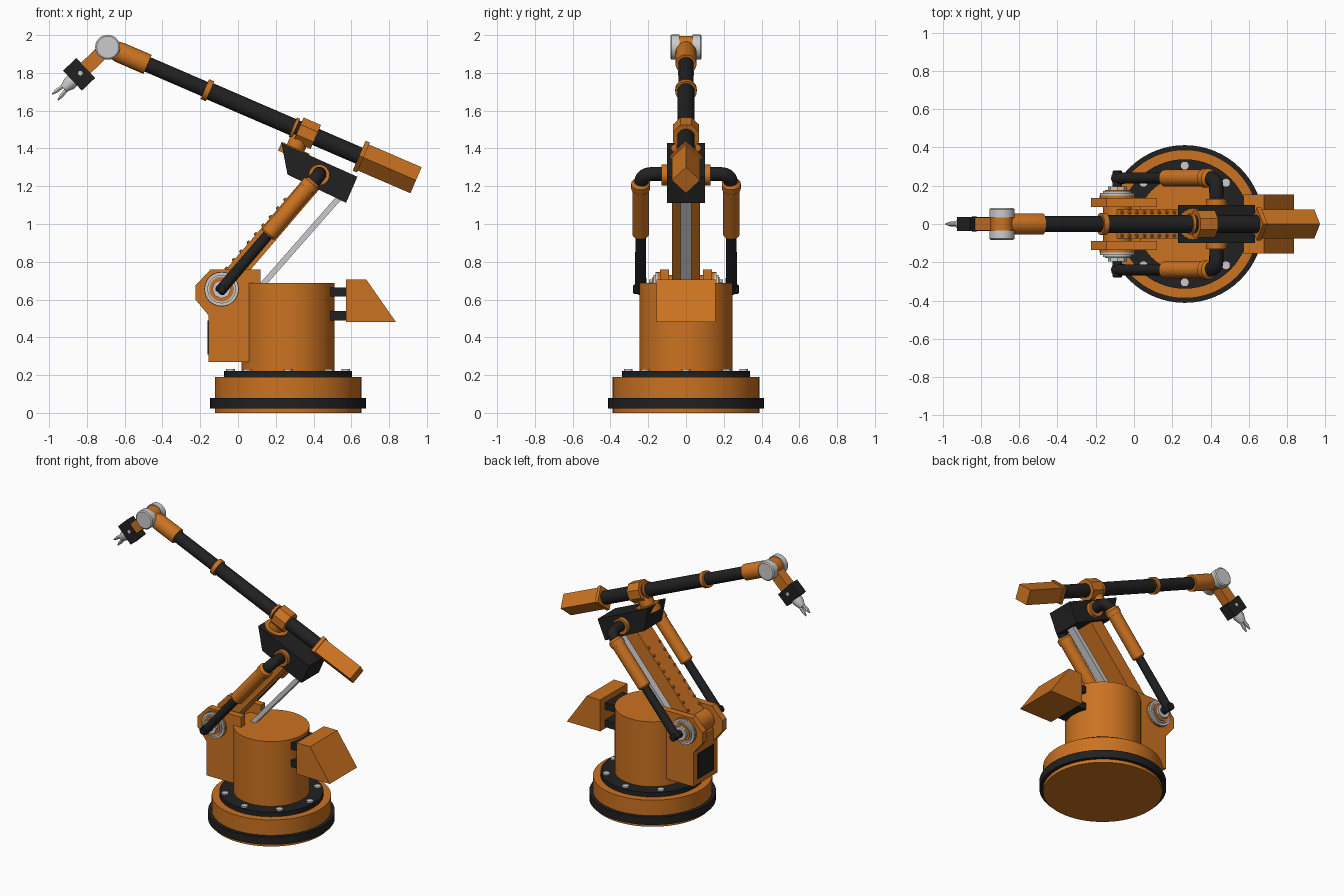
import bpy, bmesh, math
from mathutils import Vector, Matrix

if "Cube" in bpy.data.objects:
    bpy.data.objects.remove(bpy.data.objects["Cube"])


def material(name, rgb):
    m = bpy.data.materials.new(name)
    m.diffuse_color = (*rgb, 1)
    m.use_nodes = True
    m.node_tree.nodes["Principled BSDF"].inputs["Base Color"].default_value = m.diffuse_color
    return m


ORANGE = material("orange_paint", (0.60, 0.17, 0.015))
BLACK = material("black_paint", (0.015, 0.015, 0.015))
GREY = material("bare_metal", (0.6, 0.6, 0.6))
Y = Vector((0, 1, 0))


def finish(name, bm, mat):
    bmesh.ops.recalc_face_normals(bm, faces=bm.faces)
    me = bpy.data.meshes.new(name)
    bm.to_mesh(me)
    bm.free()
    ob = bpy.data.objects.new(name, me)
    bpy.context.collection.objects.link(ob)
    me.materials.append(mat)
    bpy.ops.object.select_all(action='DESELECT')
    ob.select_set(True)
    bpy.context.view_layer.objects.active = ob
    bpy.ops.object.shade_smooth_by_angle(angle=math.radians(32))
    return ob


def lathe(name, origin, axis, profile, mat, n=48, turn=0.0):
    """Turned solid: profile is (distance along axis, radius) pairs."""
    o, d = Vector(origin), Vector(axis).normalized()
    u = Y if abs(d.y) < 0.9 else Vector((1, 0, 0))
    v = d.cross(u).normalized()
    bm = bmesh.new()
    rings = []
    for s, r in profile:
        angles = [turn + 2 * math.pi * i / n for i in range(n)]
        rings.append([bm.verts.new(o + d * s + (u * math.cos(a) + v * math.sin(a)) * r) for a in angles])
    for a, b in zip(rings, rings[1:]):
        for i in range(n):
            j = (i + 1) % n
            bm.faces.new((a[i], a[j], b[j], b[i]))
    bm.faces.new(rings[0])
    bm.faces.new(rings[-1])
    return finish(name, bm, mat)


def prism(name, outline, y0, y1, mat):
    """Side outline (x, z) extruded from y0 to y1."""
    bm = bmesh.new()
    f = bm.faces.new([bm.verts.new((x, y0, z)) for x, z in outline])
    ext = bmesh.ops.extrude_face_region(bm, geom=[f])["geom"]
    bmesh.ops.translate(bm, verts=[g for g in ext if isinstance(g, bmesh.types.BMVert)], vec=(0, y1 - y0, 0))
    return finish(name, bm, mat)


def bar(name, p, q, wide, thick, mat):
    """Rectangular bar from p to q, both in the side plane."""
    p, q = Vector(p), Vector(q)
    d = q - p
    m = (Matrix.Translation((p + q) / 2) @ Matrix.Rotation(math.atan2(d.x, d.z), 4, 'Y')
         @ Matrix.Diagonal((thick, wide, d.length, 1)))
    bm = bmesh.new()
    bmesh.ops.create_cube(bm, size=1, matrix=m)
    return finish(name, bm, mat)


def tube(name, points, r, mat):
    """Round bent pipe through smooth points."""
    cu = bpy.data.curves.new(name, 'CURVE')
    cu.dimensions, cu.bevel_depth, cu.bevel_resolution, cu.use_fill_caps = '3D', r, 6, True
    sp = cu.splines.new('BEZIER')
    sp.bezier_points.add(len(points) - 1)
    for bp, co in zip(sp.bezier_points, points):
        bp.co = co
        bp.handle_left_type = bp.handle_right_type = 'AUTO'
    cu.materials.append(mat)
    ob = bpy.data.objects.new(name, cu)
    bpy.context.collection.objects.link(ob)


# Round base with rubber ring, flange and bolts
BX = 0.265
base, up = (BX, 0, 0), (0, 0, 1)
lathe("base_disc", base, up, [(0, .388), (.19, .388)], ORANGE, 64)
lathe("base_ring", base, up, [(.024, .412), (.08, .412)], BLACK, 64)
lathe("base_flange", base, up, [(.18, .338), (.222, .338)], BLACK, 64)
for i in range(8):
    a = i * math.pi / 4
    lathe("flange_bolt", (BX + .305 * math.cos(a), .305 * math.sin(a), 0), up,
          [(.21, .023), (.232, .023)], GREY, 12)
lathe("turret", base, up, [(.2, .247), (.687, .247)], ORANGE, 64)

# Rear ballast box on two brackets
prism("ballast_box", [(.573, .48), (.837, .48), (.68, .705), (.573, .705)], -.155, .155, ORANGE)
for z in (.49, .615):
    prism("ballast_bracket", [(.44, z), (.58, z), (.58, z + .05), (.44, z + .05)], -.1, .1, BLACK)

# Shoulder housing: core, two cheeks, front panel
SH, EL = Vector((-.087, 0, .655)), Vector((.43, 0, 1.26))
prism("shoulder_core", [(-.155, .27), (.1, .27), (.1, .6), (-.155, .6)], -.1, .1, ORANGE)
cheek = [(-.155, .27), (.12, .27), (.12, .76), (-.145, .76), (-.225, .675), (-.225, .6), (-.155, .515)]
prism("front_panel", [(-.161, .31), (-.15, .31), (-.15, .49), (-.161, .49)], -.09, .09, BLACK)

# Lower arm with bolt rows, and the tie bar behind it
d = (EL - SH).normalized()
n = Vector((-d.z, 0, d.x))
bar("lower_arm", SH, EL, .15, .1, ORANGE)
lathe("lower_arm_knuckle", SH - Y * .09, Y, [(0, .075), (.18, .075)], ORANGE)
bar("tie_bar", (.11, 0, .656), (.55, 0, 1.156), .056, .03, GREY)

# Parts on both sides of the lower arm
for s in (1, -1):
    side = Y * s
    prism("shoulder_cheek", cheek, .09 * s, .137 * s, ORANGE)
    lathe("shoulder_hub", SH + side * .13, side, [(0, .092), (.02, .092), (.02, .084), (.03, .084)], ORANGE)
    lathe("hub_outer_ring", SH + side * .148, side, [(0, .09), (.013, .09), (.013, .075), (.024, .075)], GREY)
    lathe("hub_inner_ring", SH + side * .165, side, [(0, .065), (.013, .065)], ORANGE)
    lathe("hub_nut", SH + side * .17, side, [(0, .05), (.025, .05)], GREY, 8)
    lathe("rod_pin", SH + side * .18, side, [(0, .025), (.095, .025), (.1, .018)], BLACK, 24)
    for i in range(9):
        lathe("arm_bolt", SH + d * (.1 + .06 * i) + n * .048 + side * .061, n, [(0, .01), (.012, .008)], ORANGE, 8)
    foot = SH + side * .24
    lathe("piston_rod", foot, d, [(-.025, .02), (-.015, .03), (.4, .028)], BLACK, 32)
    lathe("piston_cylinder", foot, d,
          [(.375, .036), (.385, .044), (.7, .044), (.7, .05), (.735, .05), (.75, .035)], ORANGE, 32)
    tube("elbow_pipe", [EL + side * .09, EL + side * .17 + Vector((0, 0, .005)),
                        EL + side * .222 - d * .01, foot + d * .73], .037, BLACK)
    lathe("elbow_collar", EL + side * .09, side, [(0, .055), (.04, .055)], ORANGE)

# Elbow block
prism("elbow_block", [(.23, 1.43), (.268, 1.265), (.57, 1.11), (.632, 1.25), (.43, 1.343)][:1]
      + [(.262, 1.262), (.572, 1.112), (.632, 1.25)], -.1, .1, BLACK)

# Upper arm, turned about one sloping axis
W = Vector((-.69, 0, 1.936))
f = Vector((.918, 0, -.396)).normalized()
g = Vector((f.z, 0, -f.x))
lathe("forearm_swivel", W + f * 1.125, g, [(.145, .08), (.095, .08), (.095, .05), (.03, .05)], ORANGE)
lathe("wrist_sleeve", W, f, [(.02, .045), (.07, .055), (.23, .055)], ORANGE)
lathe("forearm_tube", W, f, [(.2, .041), (.57, .041), (.57, .046), (1.47, .046)], BLACK)
lathe("forearm_ring", W, f, [(.56, .057), (.59, .057)], ORANGE)
lathe("clamp_ring", W, f, [(1.068, .055), (1.085, .055)], ORANGE)
lathe("forearm_clamp", W, f, [(1.1, .075), (1.2, .075)], ORANGE, 8, math.pi / 8)
lathe("counterweight_flange", W, f, [(1.45, .086), (1.475, .086)], ORANGE, 4)
lathe("counterweight", W, f, [(1.47, .075), (1.778, .075)], ORANGE, 4)

# Wrist joint, hand and gripper
h = Vector((-.275, 0, -.261)).normalized()
k = Vector((-h.z, 0, h.x))
for s in (1, -1):
    lathe("wrist_cap", W + Y * s * .035, Y * s, [(0, .066), (.042, .066), (.048, .058)], GREY)
lathe("wrist_core", W - Y * .036, Y, [(0, .06), (.072, .06)], ORANGE)
bar("hand_link", W, W + h * .175, .07, .075, ORANGE)
bar("hand_block", W + h * .16, W + h * .257, .074, .145, BLACK)
lathe("gripper_cone", W + h * .25, h, [(0, .037), (.03, .037), (.07, .022)], GREY, 24)
for s in (1, -1):
    lathe("gripper_finger", W + h * .31 + k * s * .013, h + k * s * .12, [(0, .012), (.045, .012), (.075, .004)], GREY, 6)
    lathe("hand_screw", W + h * .2 + Y * s * .03, Y * s, [(0, .012), (.012, .012)], GREY, 12)
